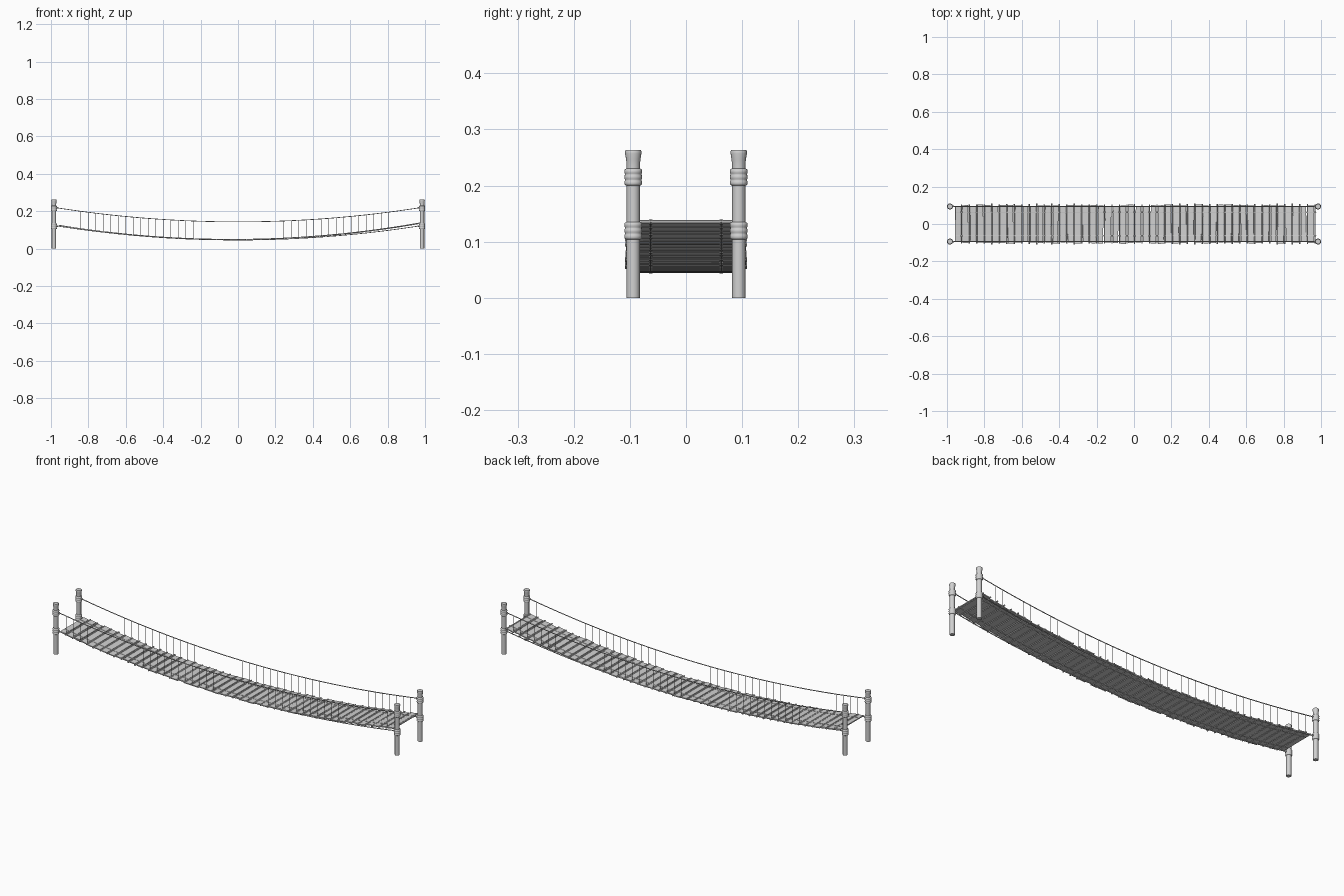
import bpy, bmesh, math, random
from mathutils import Matrix, Vector

random.seed(4)
if "Cube" in bpy.data.objects:
    bpy.data.objects.remove(bpy.data.objects["Cube"], do_unlink=True)

grey = bpy.data.materials.new("plain grey")
grey.use_nodes = True
grey.diffuse_color = (0.64, 0.64, 0.64, 1)
grey.node_tree.nodes["Principled BSDF"].inputs["Base Color"].default_value = (0.64, 0.64, 0.64, 1)

POST_X, POST_Y = 0.984, 0.094
LASH_Y = 0.063
PITCH, COUNT = 0.0402, 48


def hand_z(x):
    return 0.143 + 0.08 * x * x


def foot_z(x):
    return 0.046 + 0.08 * x * x


def deck_z(x):
    return 0.048 + 0.0875 * (x + 0.03) ** 2


def finish(name, bm, smooth=True):
    mesh = bpy.data.meshes.new(name)
    bm.to_mesh(mesh)
    bm.free()
    mesh.materials.append(grey)
    obj = bpy.data.objects.new(name, mesh)
    bpy.context.collection.objects.link(obj)
    if smooth:
        bpy.ops.object.select_all(action="DESELECT")
        obj.select_set(True)
        bpy.context.view_layer.objects.active = obj
        bpy.ops.object.shade_smooth_by_angle(angle=math.radians(40))


def lathe(bm, profile, cx, cy, sides=20):
    rings = []
    for r, z in profile:
        rings.append([bm.verts.new((cx + r * math.cos(k * math.tau / sides),
                                    cy + r * math.sin(k * math.tau / sides), z))
                      for k in range(sides)])
    for a, b in zip(rings, rings[1:]):
        for k in range(sides):
            j = (k + 1) % sides
            bm.faces.new((a[k], a[j], b[j], b[k]))
    bm.faces.new(rings[0][::-1])
    bm.faces.new(rings[-1])


def rod(bm, start, end, radius, sides=6):
    a, b = Vector(start), Vector(end)
    turn = (b - a).to_track_quat("Z", "Y").to_matrix().to_4x4()
    bmesh.ops.create_cone(bm, cap_ends=True, segments=sides, radius1=radius, radius2=radius,
                          depth=(b - a).length, matrix=Matrix.Translation((a + b) / 2) @ turn)


def rope(name, y, height, radius, x0, x1, lift=0):
    # Sagging rope as a bevelled curve
    curve = bpy.data.curves.new(name, "CURVE")
    curve.dimensions = "3D"
    curve.bevel_depth = radius
    curve.bevel_resolution = 1
    steps = 48
    line = curve.splines.new("POLY")
    line.points.add(steps)
    for i, p in enumerate(line.points):
        x = x0 + (x1 - x0) * i / steps
        p.co = (x, y, height(x) + lift, 1)
    curve.materials.append(grey)
    obj = bpy.data.objects.new(name, curve)
    bpy.context.collection.objects.link(obj)


# Posts with flared heads, and rope coils around them
post_profile = [(0.0118, 0), (0.0118, 0.23), (0.012, 0.238), (0.0128, 0.247),
                (0.0145, 0.257), (0.0145, 0.261), (0.0135, 0.263)]


def coil_profile(low, high, turns=3):
    pitch = (high - low) / turns
    points = [(0.0125, low)]
    for t in range(turns):
        for f, r in ((0.1, 0.0148), (0.3, 0.016), (0.7, 0.016), (0.9, 0.0148)):
            points.append((r, low + (t + f) * pitch))
    return points + [(0.0125, high)]


for sx, end in ((1, "left"), (-1, "right")):
    for sy, side in ((-1, "front"), (1, "back")):
        bm = bmesh.new()
        lathe(bm, post_profile, sx * POST_X, sy * POST_Y)
        finish(f"{end}_{side}_post", bm)
        bm = bmesh.new()
        for low, high in ((0.2, 0.23), (0.104, 0.135)):
            lathe(bm, coil_profile(low, high), sx * POST_X, sy * POST_Y)
        # Knots where the ropes meet the post
        for height in (hand_z, foot_z):
            x = sx * 0.965
            bmesh.ops.create_icosphere(bm, subdivisions=2, radius=0.0045,
                                       matrix=Matrix.Translation((x, sy * POST_Y, height(x))))
        finish(f"{end}_{side}_post_coils", bm)

# Hand, foot and deck ropes
for sy, side in ((-1, "front"), (1, "back")):
    rope(f"{side}_hand_rope", sy * POST_Y, hand_z, 0.0022, -POST_X, POST_X)
    rope(f"{side}_foot_rope", sy * POST_Y, foot_z, 0.0022, -POST_X, POST_X)
    for level, lift in (("upper", 0.0025), ("lower", -0.0025)):
        rope(f"{side}_{level}_deck_rope", sy * LASH_Y, deck_z, 0.0012, -0.955, 0.975, lift)

# Planks, lashed cross poles and hangers
planks, poles, lashings, hangers = (bmesh.new() for _ in range(4))
for i in range(COUNT):
    x = -0.942 + i * PITCH
    slope = math.atan(0.175 * (x + 0.03))
    place = (Matrix.Translation((x, random.uniform(-0.003, 0.003), deck_z(x)))
             @ Matrix.Rotation(-slope, 4, "Y")
             @ Matrix.Rotation(random.uniform(-0.012, 0.012), 4, "Z")
             @ Matrix.Diagonal((random.uniform(0.027, 0.032), random.uniform(0.188, 0.206), 0.005, 1)))
    bmesh.ops.create_cube(planks, size=1, matrix=place)
    px = x + PITCH / 2
    reach = random.uniform(0.103, 0.109)
    pz = deck_z(px)
    rod(poles, (px, -reach, pz), (px, reach, pz), 0.0036, 8)
    for sy in (-1, 1):
        for y in (sy * LASH_Y, sy * POST_Y):
            rod(lashings, (px, y - 0.003, pz), (px, y + 0.003, pz), 0.0044, 8)
        if px < 0.96:
            rod(hangers, (px, sy * POST_Y, pz), (px, sy * POST_Y, hand_z(px)), 0.0008, 5)
finish("planks", planks, smooth=False)
finish("cross_poles", poles)
finish("pole_lashings", lashings)
finish("hangers", hangers)
